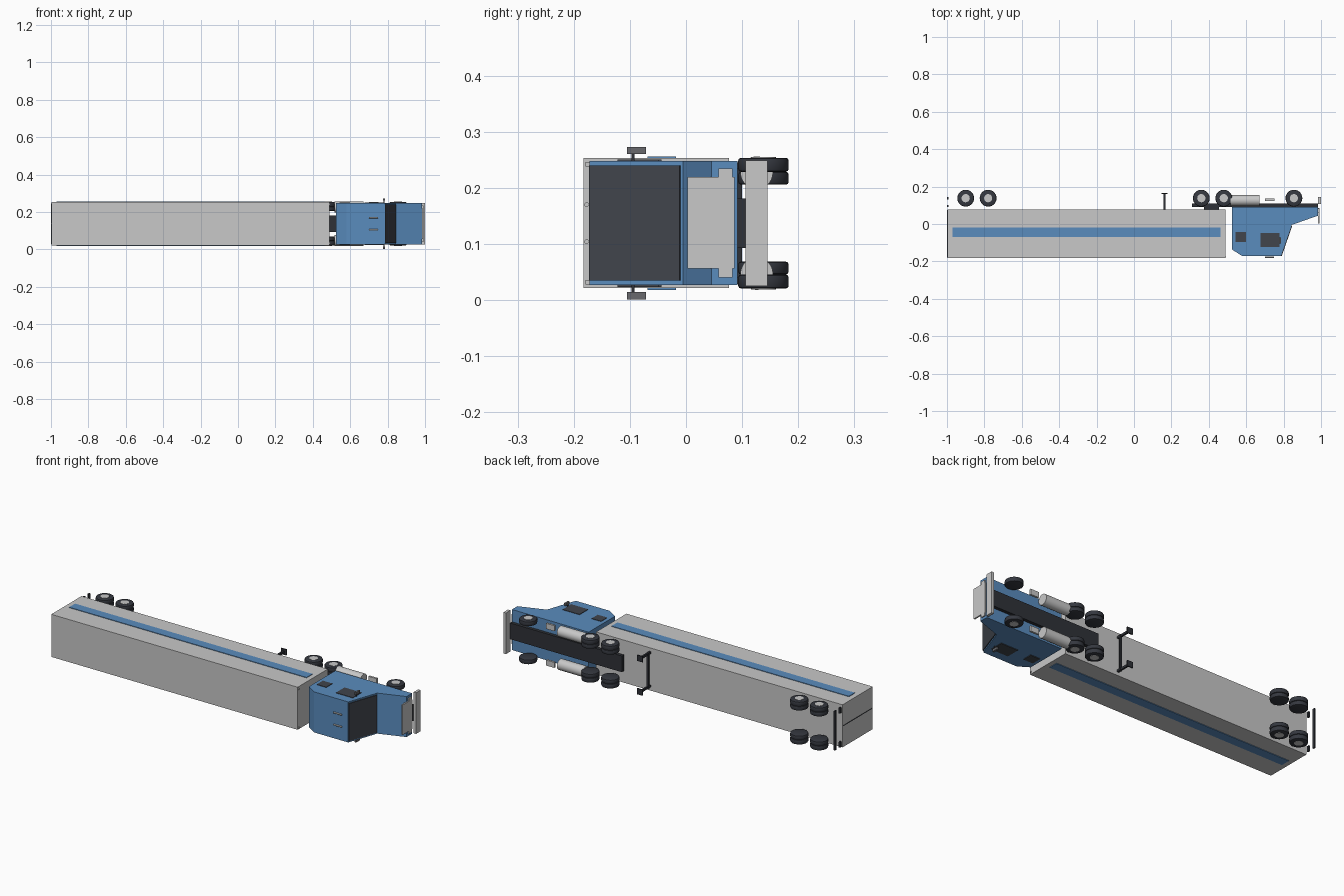
import bpy, bmesh, math
from mathutils import Matrix

if "Cube" in bpy.data.objects:
    bpy.data.objects.remove(bpy.data.objects["Cube"])

MID = 0.137  # lateral centre; the truck lies on its side, wheels toward +y


def material(name, rgb):
    m = bpy.data.materials.new(name)
    m.diffuse_color = (*rgb, 1)
    m.use_nodes = True
    m.node_tree.nodes["Principled BSDF"].inputs["Base Color"].default_value = m.diffuse_color
    return m


BLUE = material("blue paint", (0.102, 0.262, 0.515))
GREY = material("light grey", (0.58, 0.58, 0.58))
DARK = material("dark glass", (0.052, 0.058, 0.072))
TYRE = material("tyre rubber", (0.035, 0.039, 0.05))
FRAME = material("frame black", (0.028, 0.031, 0.039))
MIRROR = material("mirror grey", (0.14, 0.14, 0.15))


def finish(bm, name, mat):
    bmesh.ops.recalc_face_normals(bm, faces=bm.faces)
    me = bpy.data.meshes.new(name)
    bm.to_mesh(me)
    bm.free()
    me.materials.append(mat)
    ob = bpy.data.objects.new(name, me)
    bpy.context.collection.objects.link(ob)
    return ob


def prism(name, pts, z0, z1, mat):
    """Side profile in x, y pulled across z."""
    bm = bmesh.new()
    face = bm.faces.new([bm.verts.new((x, y, z0)) for x, y in pts])
    ext = bmesh.ops.extrude_face_region(bm, geom=[face])["geom"]
    bmesh.ops.translate(bm, vec=(0, 0, z1 - z0),
                        verts=[v for v in ext if isinstance(v, bmesh.types.BMVert)])
    return finish(bm, name, mat)


def box(name, x, y, z, mat):
    return prism(name, [(x[0], y[0]), (x[1], y[0]), (x[1], y[1]), (x[0], y[1])], *z, mat)


def pair(name, x, y, z, mat):
    """A box and its mirror image on the other side of the truck."""
    box(name + "_left", x, y, z, mat)
    box(name + "_right", x, y, (2 * MID - z[1], 2 * MID - z[0]), mat)


def cylinder(name, centre, r, depth, axis, mat, bevel=0.0, seg=28):
    bm = bmesh.new()
    rot = Matrix.Rotation(math.pi / 2, 4, 'Y') if axis == 'X' else Matrix()
    bmesh.ops.create_cone(bm, cap_ends=True, segments=seg, radius1=r, radius2=r,
                          depth=depth, matrix=Matrix.Translation(centre) @ rot)
    if bevel:
        rims = [e for e in bm.edges if any(len(f.verts) > 4 for f in e.link_faces)]
        bmesh.ops.bevel(bm, geom=rims, offset=bevel, segments=2, profile=0.5, affect='EDGES')
    ob = finish(bm, name, mat)
    bpy.context.view_layer.objects.active = ob
    ob.select_set(True)
    bpy.ops.object.shade_smooth_by_angle(angle=math.radians(35))
    ob.select_set(False)
    return ob


# Trailer body, side stripes, rear door seam
box("trailer_body", (-0.998, 0.488), (-0.183, 0.077), (0.021, 0.253), GREY)
pair("trailer_stripe", (-0.97, 0.462), (-0.069, -0.018), (0.252, 0.256), BLUE)
box("rear_door_seam", (-1.0, -0.997), (-0.18, 0.074), (MID - 0.0015, MID + 0.0015), FRAME)
pair("trailer_marker", (0.487, 0.492), (-0.179, -0.172), (0.238, 0.246), GREY)

# Rear guard and tail lights
box("rear_guard", (-1.0, -0.992), (0.13, 0.144), (0.03, 0.244), FRAME)
pair("tail_light", (-1.0, -0.992), (0.09, 0.102), (0.215, 0.245), FRAME)

# Landing gear
box("landing_crossbar", (0.157, 0.169), (0.09, 0.1), (0.04, 0.234), FRAME)
pair("landing_leg", (0.158, 0.168), (0.077, 0.162), (0.222, 0.234), FRAME)
pair("landing_foot", (0.146, 0.179), (0.16, 0.166), (0.212, 0.244), FRAME)

# Tractor frame and coupling plate
box("chassis", (0.31, 0.985), (0.091, 0.109), (0.093, 0.181), FRAME)
box("coupling_plate", (0.375, 0.455), (0.077, 0.092), (0.1, 0.174), FRAME)

# Cab with sloping windscreen and hood
prism("cab", [(0.523, 0.092), (0.523, -0.136), (0.58, -0.172), (0.785, -0.172),
              (0.843, -0.005), (0.985, 0.045), (0.985, 0.092)], 0.027, 0.248, BLUE)
prism("windscreen", [(0.785, -0.171), (0.7895, -0.1725), (0.8455, -0.0115), (0.841, -0.01)],
      0.035, 0.24, DARK)
pair("door_window", (0.676, 0.778), (-0.122, -0.048), (0.246, 0.2505), DARK)
pair("sleeper_window", (0.543, 0.6), (-0.097, -0.044), (0.246, 0.2505), DARK)

# Mirrors on stalks
pair("mirror_stalk", (0.777, 0.783), (-0.097, -0.092), (0.247, 0.262), FRAME)
pair("mirror", (0.775, 0.786), (-0.105, -0.071), (0.26, 0.273), MIRROR)

# Grille, headlights and bumper
box("grille", (0.983, 0.991), (0.003, 0.086), (0.056, 0.219), GREY)
pair("headlight", (0.983, 0.991), (0.058, 0.083), (0.215, 0.234), GREY)
box("front_bumper", (0.985, 1.0), (0.106, 0.145), (0.025, 0.249), GREY)

# Side steps, fuel tanks and roof horns
pair("side_step", (0.7, 0.75), (0.124, 0.135), (0.222, 0.252), GREY)
for side, s in (("left", 1), ("right", -1)):
    cylinder("fuel_tank_" + side, (0.593, 0.126, MID + s * 0.09), 0.029, 0.154, 'X', GREY)
    cylinder("roof_horn_" + side, (0.725, -0.177, MID + s * 0.033), 0.004, 0.048, 'X', GREY, seg=12)

# Wheels: single steering wheels, twin tyres elsewhere
for i, x in enumerate((-0.9, -0.78, 0.36, 0.48, 0.855)):
    for side, s in (("left", 1), ("right", -1)):
        tag = f"{i + 1}_{side}"
        cylinder("outer_tyre_" + tag, (x, 0.138, MID + s * 0.104), 0.045, 0.025, 'Z', TYRE, 0.005)
        if i < 4:
            cylinder("inner_tyre_" + tag, (x, 0.138, MID + s * 0.08), 0.045, 0.023, 'Z', TYRE, 0.005)
        cylinder("hub_" + tag, (x, 0.138, MID + s * 0.105), 0.022, 0.026, 'Z', GREY)
